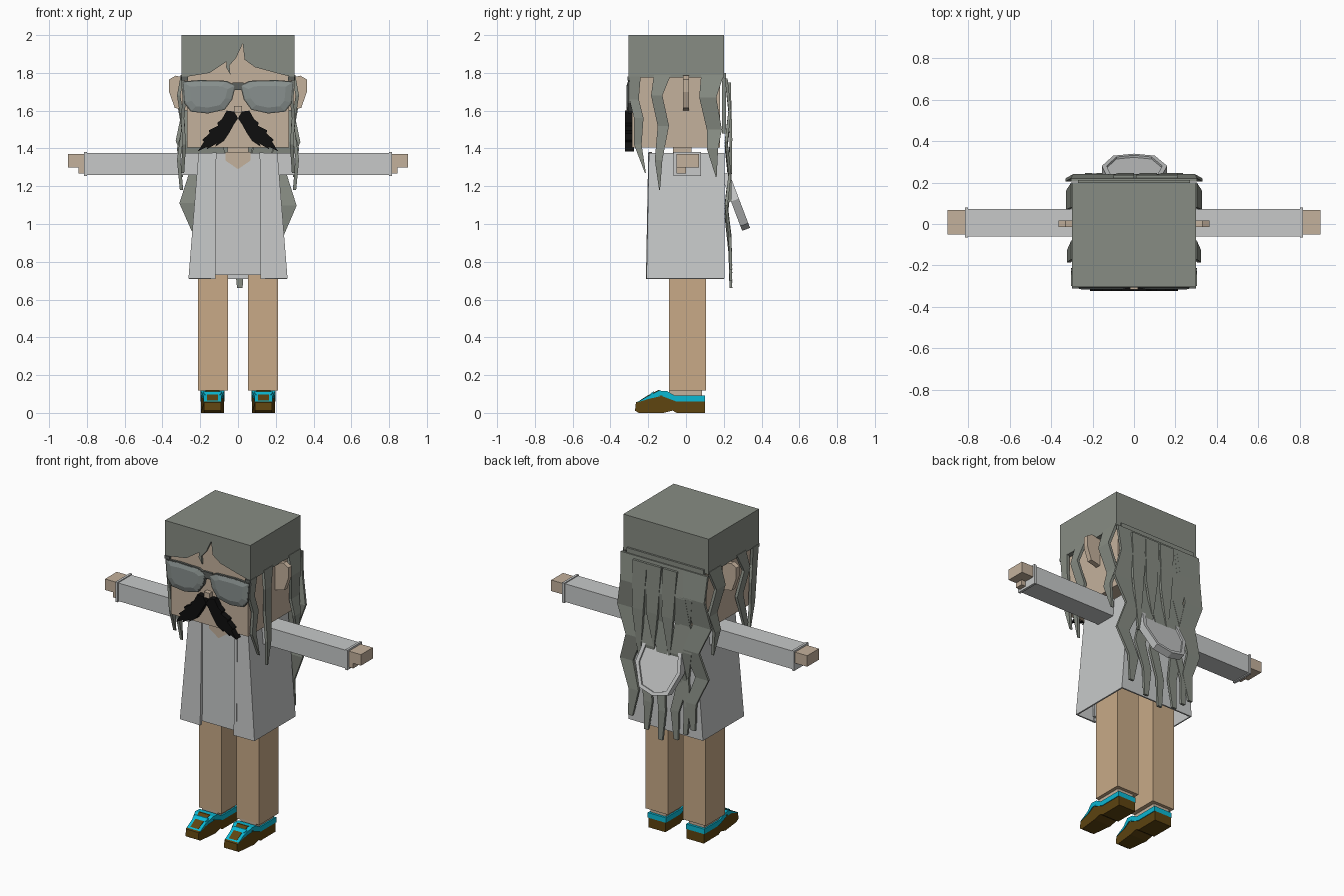
import bpy, bmesh

cube = bpy.data.objects.get("Cube")
if cube:
    bpy.data.objects.remove(cube)


def material(name, rgb):
    lin = [((c / 255 + 0.055) / 1.055) ** 2.4 if c > 10 else c / 3295 for c in rgb] + [1]
    m = bpy.data.materials.new(name)
    m.use_nodes = True
    m.diffuse_color = lin
    bsdf = next(n for n in m.node_tree.nodes if n.type == 'BSDF_PRINCIPLED')
    bsdf.inputs["Base Color"].default_value = lin
    return m


HAIR = material("grey hair", (135, 140, 131))
LENS = material("grey lens", (136, 144, 142))
FRAME = material("dark frame", (92, 96, 92))
SKIN = material("skin", (196, 177, 156))
TAN = material("tan trousers", (200, 170, 135))
COAT = material("pale grey cloth", (199, 201, 201))
BLACK = material("black moustache", (14, 14, 14))
BROWN = material("brown leather", (94, 68, 16))
CYAN = material("cyan trim", (10, 184, 212))


def loft(name, rings, mat, caps=True, closed=True, thick=0):
    """Skin a list of equal-length point rings."""
    bm = bmesh.new()
    vs = [[bm.verts.new(p) for p in r] for r in rings]
    n = len(rings[0])
    for a, b in zip(vs, vs[1:]):
        for i in range(n if closed else n - 1):
            j = (i + 1) % n
            bm.faces.new((a[i], a[j], b[j], b[i]))
    if caps:
        bm.faces.new(vs[0])
        bm.faces.new(vs[-1])
    bmesh.ops.recalc_face_normals(bm, faces=bm.faces)
    me = bpy.data.meshes.new(name)
    bm.to_mesh(me)
    bm.free()
    me.materials.append(mat)
    ob = bpy.data.objects.new(name, me)
    bpy.context.collection.objects.link(ob)
    if thick:
        mod = ob.modifiers.new("thickness", 'SOLIDIFY')
        mod.thickness = thick
        mod.offset = 0
    return ob


def front_prism(name, pts, y0, y1, mat):
    return loft(name, [[(x, y, z) for x, z in pts] for y in (y0, y1)], mat)


def side_prism(name, pts, x0, x1, mat):
    return loft(name, [[(x, y, z) for y, z in pts] for x in (x0, x1)], mat)


def box(name, x0, x1, y0, y1, z0, z1, mat):
    return front_prism(name, [(x0, z0), (x1, z0), (x1, z1), (x0, z1)], y0, y1, mat)


def back_lock(name, pts, t=0.015):
    rings = [[(u - w / 2, y, z), (u + w / 2, y, z), (u + w / 2, y + t, z), (u - w / 2, y + t, z)]
             for u, z, w, y in pts]
    loft(name, rings, HAIR)


def side_lock(name, pts, s, t=0.018):
    rings = [[(s * x, u - w / 2, z), (s * x, u + w / 2, z),
              (s * (x + t), u + w / 2, z), (s * (x + t), u - w / 2, z)] for u, z, w, x in pts]
    loft(name, rings, HAIR)


# Head
box("head", -.27, .27, -.285, .18, 1.405, 1.8, SKIN)
box("forehead", -.27, .27, -.292, -.26, 1.7, 1.98, SKIN)
box("hair_cap", -.3, .3, -.28, .2, 1.775, 2, HAIR)
front_prism("hair_fringe", [(-.3, 2), (-.3, 1.775), (-.15, 1.8), (-.06, 1.86), (-.063, 1.83),
                            (-.04, 1.79), (-.045, 1.84), (-.01, 1.88), (.025, 1.955), (.035, 1.87),
                            (.09, 1.83), (.2, 1.8), (.3, 1.775), (.3, 2)], -.305, -.28, HAIR)
box("nose", -.02, .02, -.315, -.28, 1.59, 1.625, SKIN)
box("neck", -.055, .055, -.07, .03, 1.36, 1.42, SKIN)

# Glasses
lens = [(.012, 1.735), (.03, 1.66), (.07, 1.605), (.16, 1.585), (.25, 1.595), (.285, 1.64),
        (.295, 1.755), (.2, 1.762), (.06, 1.758)]
for s, side in ((1, "left"), (-1, "right")):
    cx, cz = .155, 1.675
    front_prism(side + "_lens_frame", [(s * x, z) for x, z in lens], -.306, -.28, FRAME)
    inner = [(s * (cx + (x - cx) * .95), cz + (z - cz) * .93) for x, z in lens]
    bulge = [(s * (cx + (x - cx) * .7), cz + (z - cz) * .65) for x, z in lens]
    loft(side + "_lens", [[(x, -.305, z) for x, z in inner], [(x, -.307, z) for x, z in inner],
                          [(x, -.315, z) for x, z in bulge]], LENS)
    box(side + "_temple", s * .265, s * .3, -.31, -.265, 1.76, 1.78, FRAME)
box("glasses_bridge", -.03, .03, -.306, -.28, 1.71, 1.75, FRAME)

# Moustache, both halves
tache = [(0, 1.56), (.02, 1.595), (.06, 1.6), (.085, 1.555), (.11, 1.535), (.105, 1.52), (.155, 1.495),
         (.15, 1.48), (.19, 1.445), (.18, 1.435), (.213, 1.385), (.16, 1.41), (.165, 1.395),
         (.115, 1.425), (.12, 1.41), (.075, 1.44), (.045, 1.485), (.02, 1.53)]
for s, side in ((1, "left"), (-1, "right")):
    front_prism(side + "_moustache", [(s * x, z) for x, z in tache], -.322, -.275, BLACK)

# Ears and hair locks beside the face
ear = [(.26, 1.77), (.33, 1.785), (.365, 1.765), (.365, 1.7), (.335, 1.615), (.27, 1.6)]
temple_lock = [(-.27, 1.78, .06, .285), (-.275, 1.66, .05, .275), (-.25, 1.56, .05, .285),
               (-.255, 1.42, .04, .275), (-.215, 1.27, .005, .285)]
cheek_lock = [(-.125, 1.79, .09, .285), (-.155, 1.68, .06, .305), (-.12, 1.52, .06, .28),
              (-.145, 1.34, .04, .305), (-.14, 1.18, .005, .29)]
nape_lock = [(.14, 1.79, .12, .285), (.115, 1.67, .09, .31), (.15, 1.5, .08, .28),
             (.14, 1.4, .06, .305), (.16, 1.25, .005, .29)]
for s, side in ((1, "left"), (-1, "right")):
    front_prism(side + "_ear", [(s * x, z) for x, z in ear], -.015, .017, SKIN)
    for name, pts in (("temple", temple_lock), ("cheek", cheek_lock), ("nape", nape_lock)):
        side_lock(side + "_" + name + "_lock", pts, s)

# Long hair down the back: centre, sway, tip height, top width
box("back_hair_sheet", -.27, .27, .19, .212, 1.48, 1.8, HAIR)
locks = [(.22, .045, .76, .17), (-.22, -.045, .78, .17), (.11, .025, .7, .14),
         (-.1, -.03, .69, .14), (.01, .02, .66, .12), (-.165, .02, .74, .1)]
for i, (u, sway, tip, w) in enumerate(locks):
    pts = []
    for k in range(7):
        f = k / 6
        z = 1.77 + (tip - 1.77) * f
        swing = sway * (1 if k in (2, 4) else -.4 if k in (3, 5) else 0)
        y = .205 + .02 * (k % 2) + (.025 if k == 6 else 0)
        pts.append((u + swing, z, w * (1 - f * .7) if k < 6 else .03, y))
    back_lock(f"back_lock_{i}", pts)
for u, tip in ((.16, 1.12), (-.05, 1.2), (.06, 1.25)):
    back_lock("short_back_lock", [(u, 1.75, .1, .222), (u + .01, 1.45, .08, .23), (u, tip, .01, .225)])

# Coat: open at the front and below, with a shirt inside
def coat_ring(half, y0, gap, z):
    return [(-gap, y0, z), (-half, y0, z), (-half, .2, z), (half, .2, z), (half, y0, z), (gap, y0, z)]


loft("coat", [coat_ring(.205, -.192, .12, 1.375), coat_ring(.258, -.205, .13, .71)], COAT,
     caps=False, closed=False, thick=.012)
box("coat_shoulders", -.205, .205, -.185, .2, 1.36, 1.377, COAT)
front_prism("shirt", [(-.14, 1.375), (.14, 1.375), (.15, .73), (-.15, .73)], -.19, -.175, COAT)
front_prism("open_collar", [(-.065, 1.38), (.065, 1.38), (.065, 1.335), (0, 1.29), (-.065, 1.335)],
            -.196, -.18, SKIN)
for s, side in ((1, "left"), (-1, "right")):
    loft(side + "_lapel", [[(s * x, y + d, z) for x, y in ((.115 + e, -.2), (.135 + e, -.2),
                                                           (.135 + e, -.18), (.115 + e, -.18))]
                           for e, d, z in ((0, 0, 1.378), (.003, -.012, .71))], COAT)

# Hood hanging behind: tilted shield with a raised rim
def tilt(pts, lift):
    return [(x, .215 + (1.27 - z) * .38 + lift, z + lift * .35) for x, z in pts]


shield = [(-.13, 1.27), (.13, 1.27), (.16, 1.13), (.1, 1.0), (0, .975), (-.1, 1.0), (-.155, 1.13)]
inset = [(x * .85, 1.13 + (z - 1.13) * .87) for x, z in shield]
loft("hood", [tilt(shield, -.03), tilt(shield, .012), tilt(inset, .012), tilt(inset, .002)], COAT)

# Limbs
for s, side in ((1, "left"), (-1, "right")):
    box(side + "_sleeve", s * .19, s * .805, -.06, .073, 1.26, 1.375, COAT)
    box(side + "_cuff", s * .8, s * .815, -.066, .079, 1.254, 1.381, COAT)
    box(side + "_hand", s * .8, s * .9, -.05, .068, 1.3, 1.37, SKIN)
    box(side + "_thumb", s * .8, s * .845, -.05, .0, 1.268, 1.31, SKIN)
    box(side + "_leg", s * .053, s * .212, -.09, .105, .118, .95, TAN)
    box(side + "_ankle", s * .08, s * .19, -.09, .085, .06, .125, SKIN)

# Shoes, narrowed toward the toe
sole = [(-.27, .012), (-.265, .056), (-.2, .078), (-.13, .093), (-.05, .06), (.1, .06), (.1, 0),
        (-.05, 0), (-.07, .012), (-.12, 0), (-.25, 0)]
trim = [(-.262, .055), (-.2, .09), (-.145, .118), (-.1, .115), (-.06, .092), (.1, .092), (.1, .06),
        (-.05, .06), (-.13, .09), (-.2, .073)]
tongue = [(-.245, .066), (-.2, .094), (-.147, .121), (-.135, .119), (-.2, .08)]
strap = [(-.195, .092), (-.175, .108), (-.17, .108), (-.18, .09)]
for s, side in ((1, "left"), (-1, "right")):
    for name, pts, half, mat in (("sole", sole, .06, BROWN), ("trim", trim, .064, CYAN),
                                 ("tongue", tongue, .038, BROWN), ("strap", strap, .05, CYAN)):
        shift = .004 if name == "strap" else 0
        ob = side_prism(f"{side}_shoe_{name}", [(y, z + shift) for y, z in pts],
                        s * .135 - half, s * .135 + half, mat)
        for v in ob.data.vertices:
            if v.co.y < -.19:
                v.co.x = s * .135 + (v.co.x - s * .135) * .75
